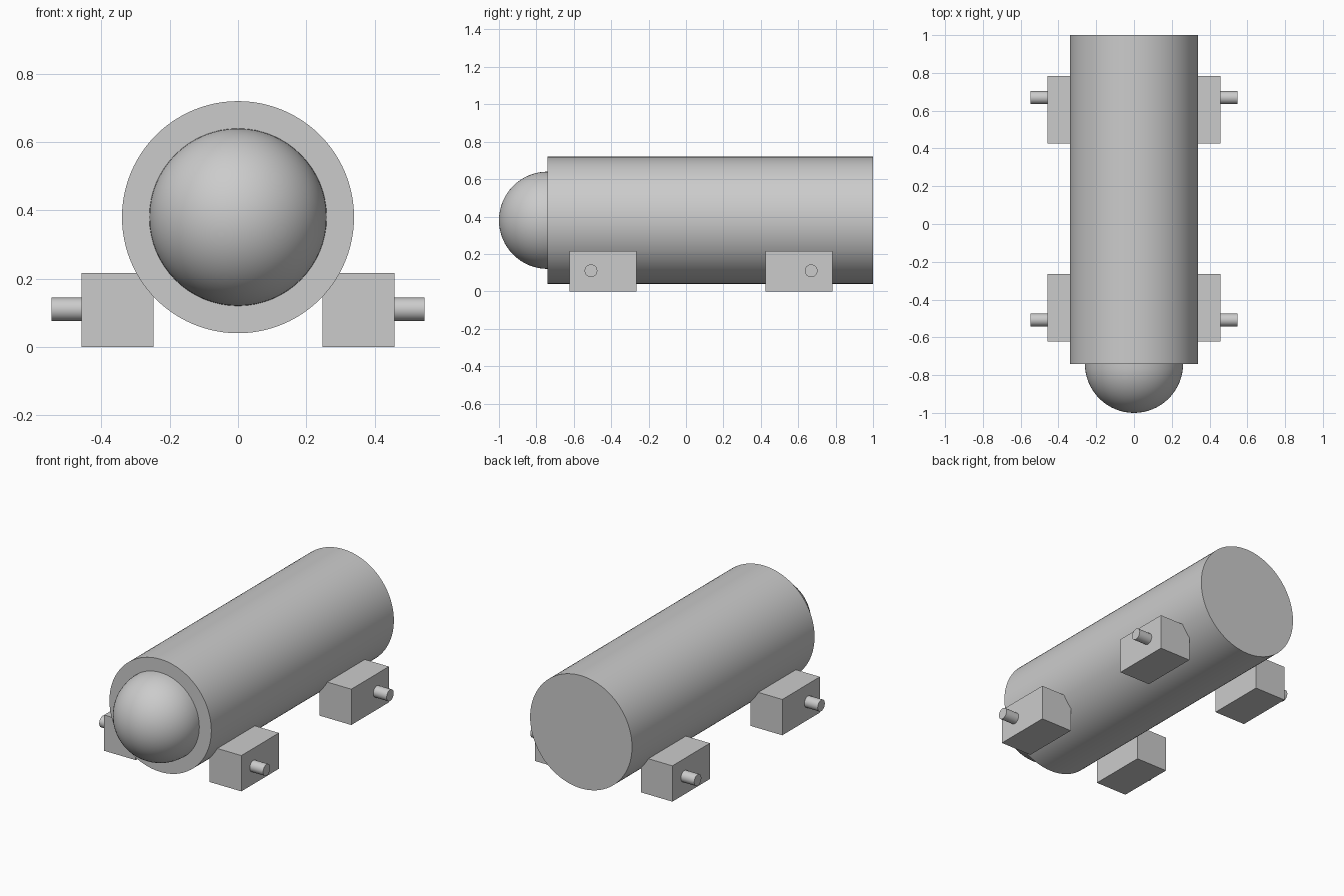
import bpy, bmesh, math
from mathutils import Matrix, Vector

cube = bpy.data.objects.get("Cube")
if cube:
    bpy.data.objects.remove(cube, do_unlink=True)

# Single grey finish
GREY = (0.6, 0.6, 0.6, 1.0)
grey = bpy.data.materials.new("light grey")
grey.use_nodes = True
grey.diffuse_color = GREY
grey.node_tree.nodes["Principled BSDF"].inputs["Base Color"].default_value = GREY

AXIS_Z = 0.38
BODY_FRONT, BODY_BACK = -0.74, 1.0


def finish(name, bm, smooth=True):
    mesh = bpy.data.meshes.new(name)
    bm.to_mesh(mesh)
    bm.free()
    mesh.materials.append(grey)
    obj = bpy.data.objects.new(name, mesh)
    bpy.context.collection.objects.link(obj)
    if smooth:
        bpy.ops.object.select_all(action='DESELECT')
        obj.select_set(True)
        bpy.context.view_layer.objects.active = obj
        bpy.ops.object.shade_smooth_by_angle(angle=math.radians(30))
    return obj


def rod(name, start, end, radius, sides):
    """Capped cylinder between two points."""
    start, end = Vector(start), Vector(end)
    turn = (end - start).to_track_quat('Z', 'Y').to_matrix().to_4x4()
    bm = bmesh.new()
    bmesh.ops.create_cone(bm, cap_ends=True, segments=sides, radius1=radius,
                          radius2=radius, depth=(end - start).length,
                          matrix=Matrix.Translation((start + end) / 2) @ turn)
    return finish(name, bm)


def block(name, low, high):
    low, high = Vector(low), Vector(high)
    bm = bmesh.new()
    bmesh.ops.create_cube(bm, size=1, matrix=Matrix.Translation((low + high) / 2)
                          @ Matrix.Diagonal((high - low).to_4d()))
    return finish(name, bm, smooth=False)


# Main cylindrical body
rod("body", (0, BODY_FRONT, AXIS_Z), (0, BODY_BACK, AXIS_Z), 0.34, 96)

# Half-sphere nose, cut flat where it meets the body
bm = bmesh.new()
bmesh.ops.create_uvsphere(bm, u_segments=64, v_segments=32, radius=0.26,
                          matrix=Matrix.Translation((0, BODY_FRONT, AXIS_Z))
                          @ Matrix.Rotation(math.pi / 2, 4, 'X'))
bmesh.ops.bisect_plane(bm, geom=bm.verts[:] + bm.edges[:] + bm.faces[:], dist=1e-5,
                       plane_co=(0, BODY_FRONT, 0), plane_no=(0, 1, 0),
                       clear_outer=True)
finish("nose_dome", bm)

# Four feet, each with a pin on its outer face
for side, sx in (("left", 1), ("right", -1)):
    for end, foot_y, pin_y in (("front", -0.443, -0.508), ("back", 0.605, 0.669)):
        inner, outer = sorted((sx * 0.247, sx * 0.458))
        block(f"{end}_{side}_foot", (inner, foot_y - 0.179, 0),
              (outer, foot_y + 0.179, 0.216))
        rod(f"{end}_{side}_pin", (sx * 0.45, pin_y, 0.11),
            (sx * 0.547, pin_y, 0.11), 0.034, 32)
